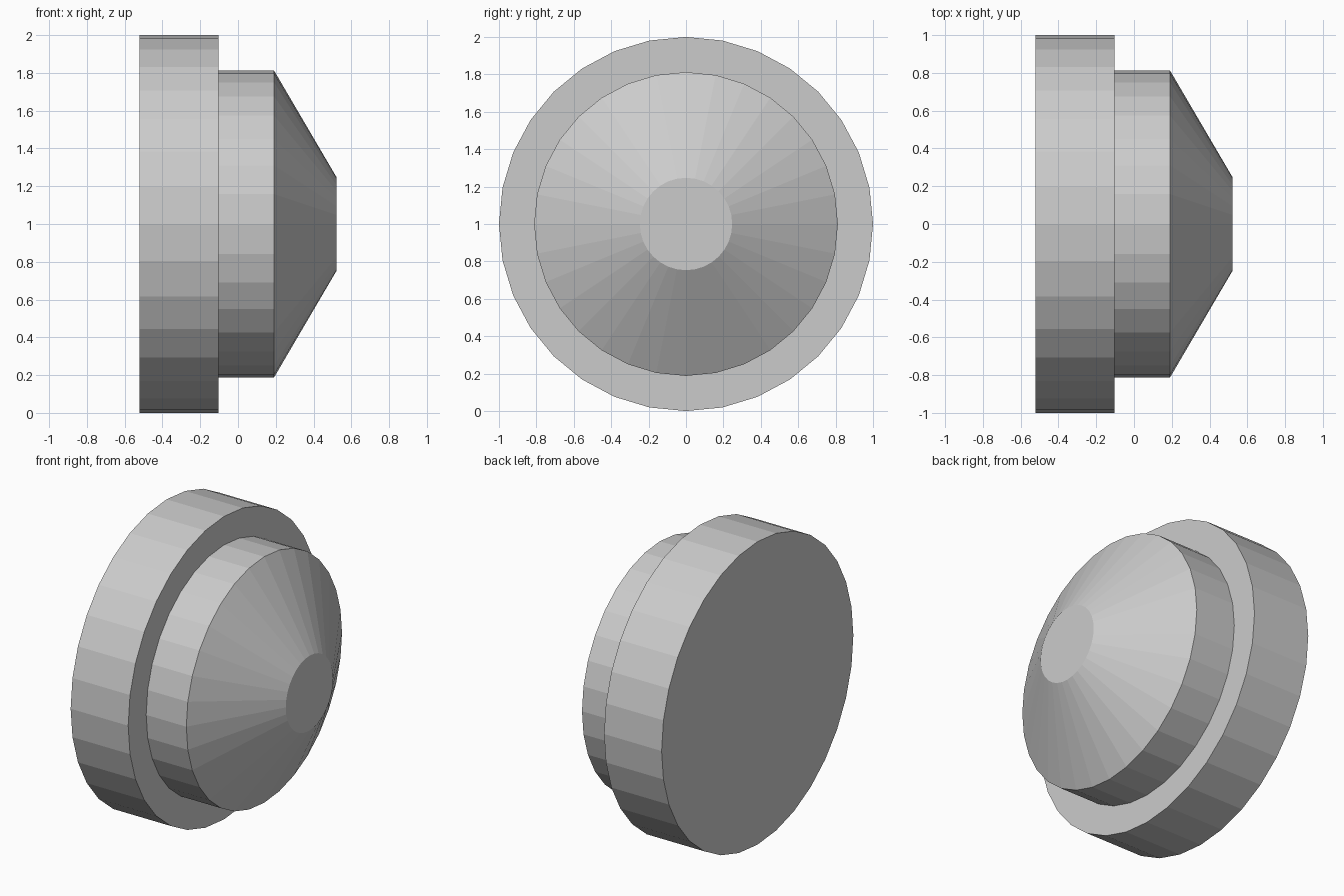
import bpy, bmesh, math
from mathutils import Vector

if "Cube" in bpy.data.objects:
    bpy.data.objects.remove(bpy.data.objects["Cube"])

SIDES = 32


def lathe_x(name, profile, centre_z):
    """Closed solid of revolution about the x axis; profile is (x, radius) pairs."""
    bm = bmesh.new()
    rings = []
    for x, r in profile:
        angles = [2 * math.pi * i / SIDES for i in range(SIDES)]
        rings.append([bm.verts.new(Vector((x, r * math.cos(a), r * math.sin(a))))
                      for a in angles])
    for a, b in zip(rings, rings[1:]):
        for i in range(SIDES):
            j = (i + 1) % SIDES
            bm.faces.new((a[i], a[j], b[j], b[i]))
    # flat end caps
    bm.faces.new(rings[0])
    bm.faces.new(rings[-1])
    bmesh.ops.recalc_face_normals(bm, faces=bm.faces[:])
    mesh = bpy.data.meshes.new(name)
    bm.to_mesh(mesh)
    bm.free()
    obj = bpy.data.objects.new(name, mesh)
    obj.location.z = centre_z
    bpy.context.collection.objects.link(obj)
    return obj


# Wide flange, narrower collar and truncated cone nose
lathe_x("stepped_cap", [
    (-0.522, 1.0), (-0.102, 1.0),
    (-0.102, 0.812), (0.191, 0.812),
    (0.522, 0.247),
], 1.0)
